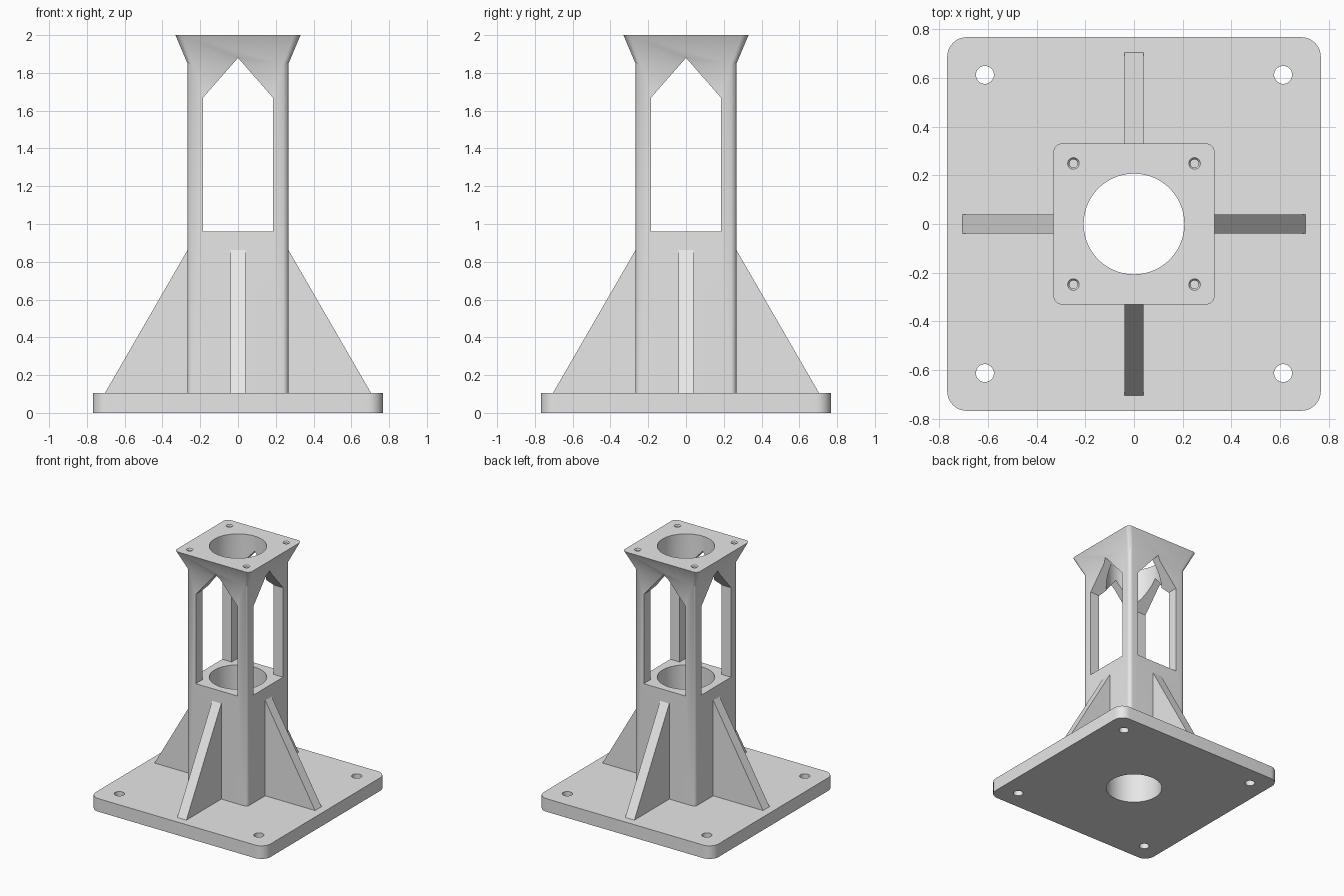
import bpy, bmesh, math
from mathutils import Matrix

if "Cube" in bpy.data.objects:
    bpy.data.objects.remove(bpy.data.objects["Cube"])

grey = bpy.data.materials.new("light grey")
grey.diffuse_color = (0.8, 0.8, 0.8, 1)
grey.use_nodes = True
grey.node_tree.nodes["Principled BSDF"].inputs["Base Color"].default_value = grey.diffuse_color


def make_object(name, bm):
    bmesh.ops.recalc_face_normals(bm, faces=bm.faces)
    mesh = bpy.data.meshes.new(name)
    bm.to_mesh(mesh)
    bm.free()
    mesh.materials.append(grey)
    obj = bpy.data.objects.new(name, mesh)
    bpy.context.collection.objects.link(obj)
    return obj


def rounded_square(half, radius, steps=8):
    pts = []
    c = half - radius
    for q, (sx, sy) in enumerate([(1, 1), (-1, 1), (-1, -1), (1, -1)]):
        for i in range(steps + 1):
            a = math.pi / 2 * (q + i / steps)
            pts.append((sx * c + radius * math.cos(a), sy * c + radius * math.sin(a)))
    return pts


def circle(radius, n, cx=0, cy=0):
    return [(cx + radius * math.cos(2 * math.pi * i / n),
             cy + radius * math.sin(2 * math.pi * i / n)) for i in range(n)]


def loft(name, sections):
    """Closed solid through (height, outline) sections."""
    bm = bmesh.new()
    rings = [[bm.verts.new((x, y, z)) for x, y in pts] for z, pts in sections]
    n = len(rings[0])
    for low, high in zip(rings, rings[1:]):
        for i in range(n):
            j = (i + 1) % n
            bm.faces.new((low[i], low[j], high[j], high[i]))
    bm.faces.new(rings[0][::-1])
    bm.faces.new(rings[-1])
    return make_object(name, bm)


def prism(name, profile, half_width, angle):
    """Profile in the XZ plane, thickened along Y, then turned about Z."""
    bm = bmesh.new()
    a = [bm.verts.new((x, -half_width, z)) for x, z in profile]
    b = [bm.verts.new((x, half_width, z)) for x, z in profile]
    n = len(profile)
    for i in range(n):
        j = (i + 1) % n
        bm.faces.new((a[i], a[j], b[j], b[i]))
    bm.faces.new(a)
    bm.faces.new(b[::-1])
    bm.transform(Matrix.Rotation(angle, 4, 'Z'))
    return make_object(name, bm)


def combine(body, tool, operation):
    mod = body.modifiers.new(operation.lower(), 'BOOLEAN')
    mod.operation = operation
    mod.solver = 'EXACT'
    mod.object = tool
    graph = bpy.context.evaluated_depsgraph_get()
    mesh = bpy.data.meshes.new_from_object(body.evaluated_get(graph))
    body.modifiers.clear()
    body.data = mesh
    bpy.data.objects.remove(tool)


# base plate
stand = loft("pedestal_stand", [(0, rounded_square(0.768, 0.08)),
                                (0.104, rounded_square(0.768, 0.08))])

# square column flaring into the top flange
column = loft("column", [(0.05, rounded_square(0.267, 0.03)),
                         (1.848, rounded_square(0.267, 0.03)),
                         (2.0, rounded_square(0.331, 0.035))])
combine(stand, column, 'UNION')

# four triangular ribs
rib_profile = [(0.24, 0.05), (0.705, 0.05), (0.705, 0.104), (0.267, 0.862), (0.24, 0.909)]
for k in range(4):
    combine(stand, prism("rib", rib_profile, 0.04, k * math.pi / 2), 'UNION')

# central bore through everything
combine(stand, loft("bore", [(-0.1, circle(0.207, 72)), (2.1, circle(0.207, 72))]), 'DIFFERENCE')

# pointed windows through both directions
window = [(-0.184, 0.96), (0.184, 0.96), (0.184, 1.67), (0, 1.88), (-0.184, 1.67)]
for angle in (0, math.pi / 2):
    combine(stand, prism("window", window, 0.5, angle), 'DIFFERENCE')

# plate bolt holes and countersunk flange screw holes
for sx in (-1, 1):
    for sy in (-1, 1):
        x, y = sx * 0.613, sy * 0.613
        combine(stand, loft("bolt_hole", [(-0.1, circle(0.037, 32, x, y)),
                                          (0.2, circle(0.037, 32, x, y))]), 'DIFFERENCE')
        x, y = sx * 0.249, sy * 0.249
        combine(stand, loft("screw_hole", [(1.91, circle(0.017, 24, x, y)),
                                           (1.99, circle(0.017, 24, x, y)),
                                           (2.0, circle(0.024, 24, x, y)),
                                           (2.05, circle(0.024, 24, x, y))]), 'DIFFERENCE')

# smooth round surfaces, crisp edges
bpy.ops.object.select_all(action='DESELECT')
stand.select_set(True)
bpy.context.view_layer.objects.active = stand
bpy.ops.object.shade_smooth_by_angle(angle=math.radians(30))
